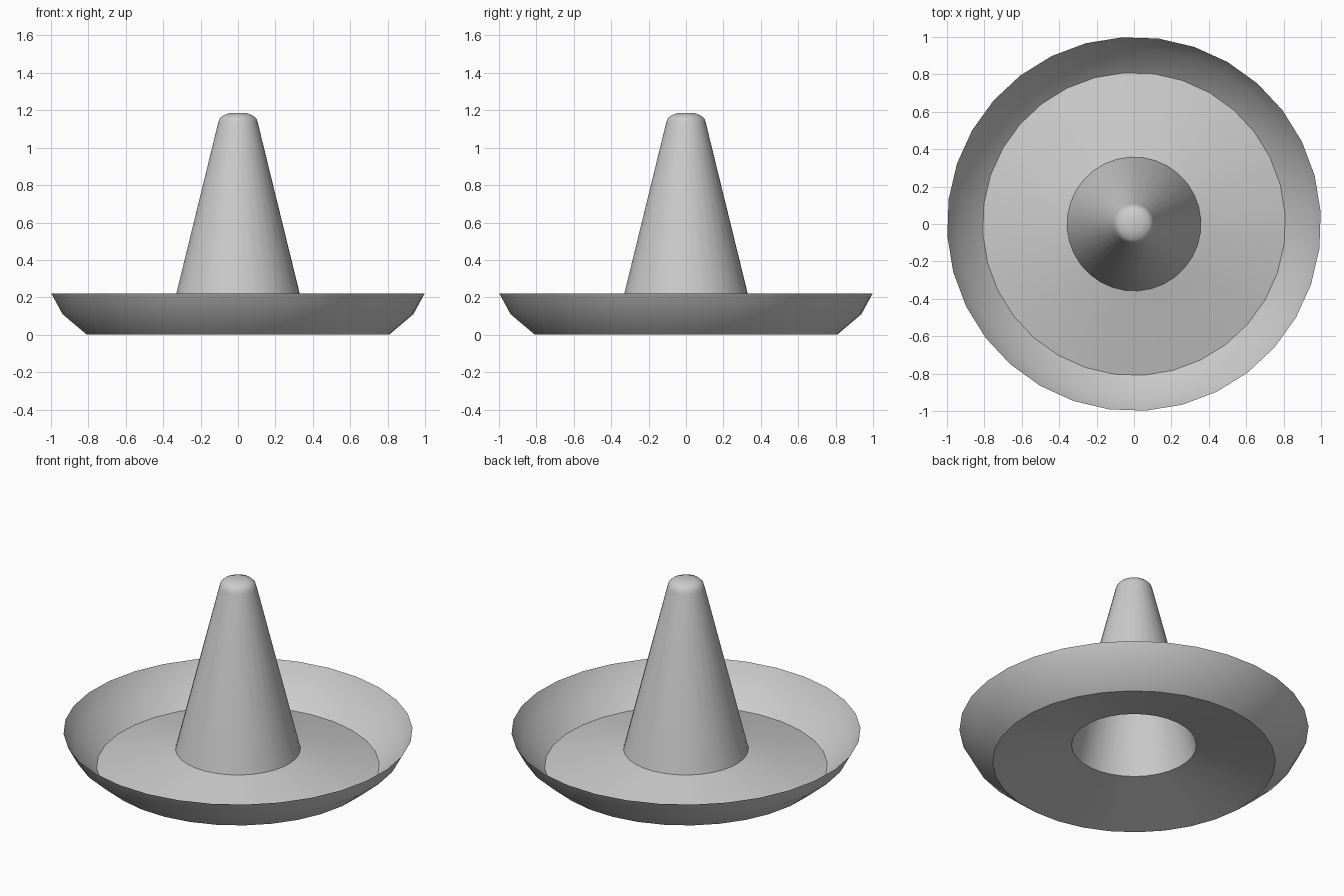
import bpy, bmesh, math

if "Cube" in bpy.data.objects:
    bpy.data.objects.remove(bpy.data.objects["Cube"])

SIDES = 32
TURN = math.radians(3.7)


def lathe(bm, profile):
    """Spin a (radius, z) profile around z and return its rings of vertices."""
    rings = []
    for r, z in profile:
        rings.append([bm.verts.new((r * math.cos(TURN + math.tau * i / SIDES),
                                    r * math.sin(TURN + math.tau * i / SIDES), z))
                      for i in range(SIDES)])
    for a, b in zip(rings, rings[1:]):
        for i in range(SIDES):
            j = (i + 1) % SIDES
            bm.faces.new((a[i], a[j], b[j], b[i]))
    return rings


# Hat: upturned rim, sloping brim, tall hollow crown, rounded tip
profile = [(1.0, 0.22), (0.94, 0.11), (0.81, 0.0),
           (0.358, 0.108),
           (0.107, 1.13), (0.099, 1.155), (0.083, 1.17),
           (0.045, 1.186)]
bm = bmesh.new()
rings = lathe(bm, profile)
bm.faces.new(rings[-1])

mesh = bpy.data.meshes.new("wide_brim_hat")
bm.to_mesh(mesh)
bm.free()
hat = bpy.data.objects.new("wide_brim_hat", mesh)
bpy.context.collection.objects.link(hat)

# Smooth shading, with creases at the brim, crown base and tip
bpy.context.view_layer.objects.active = hat
hat.select_set(True)
bpy.ops.object.shade_smooth_by_angle(angle=math.radians(30))
